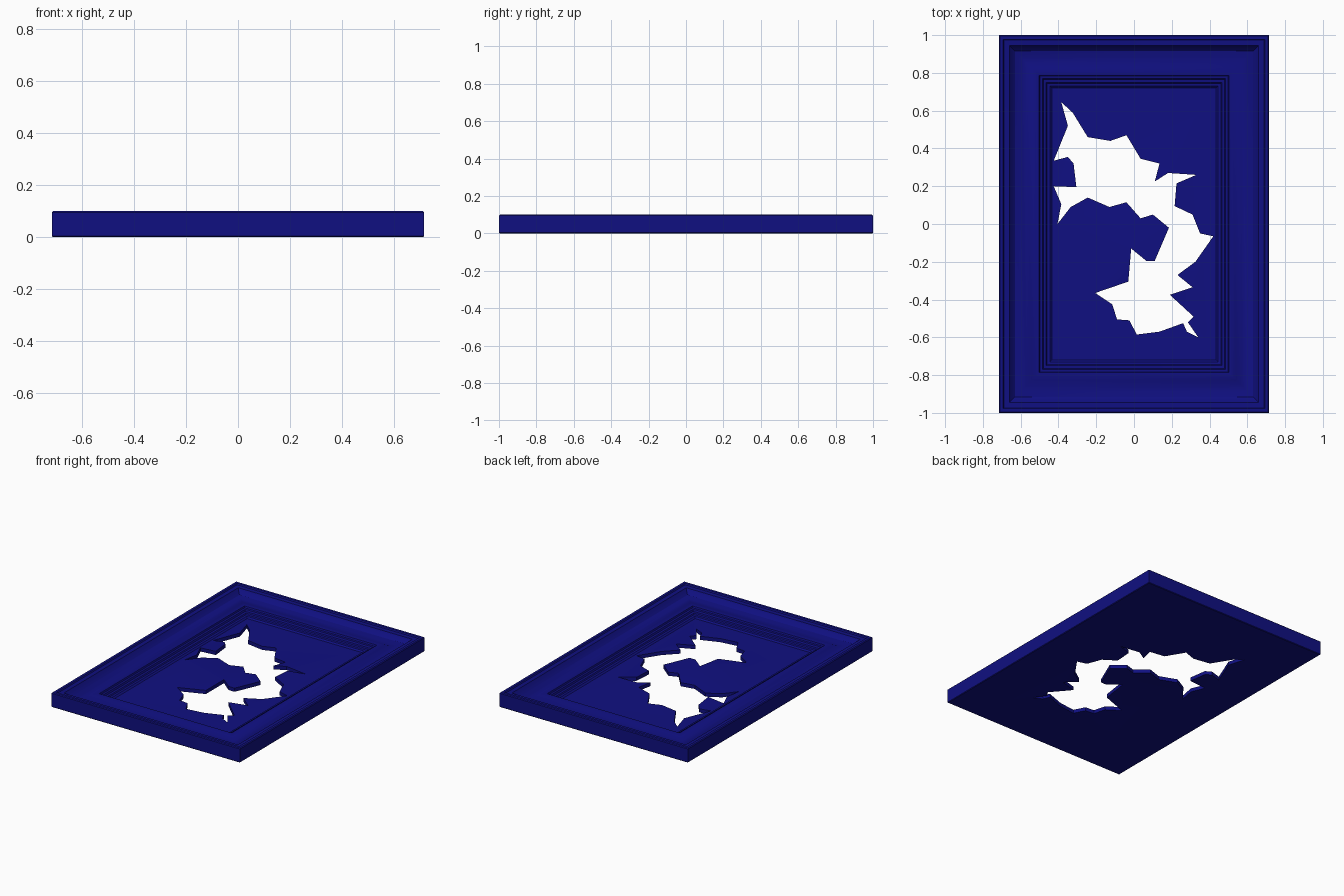
import bpy, bmesh, math

if "Cube" in bpy.data.objects:
    bpy.data.objects.remove(bpy.data.objects["Cube"])

HX, HY = 0.715, 1.0      # outer half sizes
INSET = 0.28             # frame width
TOP = 0.025              # thickness of the torn panel

mat = bpy.data.materials.new("navy")
mat.diffuse_color = (0.005, 0.005, 0.22, 1)
mat.use_nodes = True
mat.node_tree.nodes["Principled BSDF"].inputs["Base Color"].default_value = mat.diffuse_color


def finish(bm, name, angle):
    bmesh.ops.recalc_face_normals(bm, faces=bm.faces)
    me = bpy.data.meshes.new(name)
    bm.to_mesh(me)
    bm.free()
    ob = bpy.data.objects.new(name, me)
    bpy.context.collection.objects.link(ob)
    me.materials.append(mat)
    bpy.ops.object.select_all(action='DESELECT')
    ob.select_set(True)
    bpy.context.view_layer.objects.active = ob
    bpy.ops.object.shade_smooth_by_angle(angle=math.radians(angle))
    return ob


# Moulded frame: profile of (inset from outer edge, height) swept round a rectangle
profile = [(INSET, 0), (0.004, 0), (0, 0.004), (0, 0.095), (0.005, 0.1), (0.022, 0.1),
           (0.027, 0.092), (0.055, 0.09), (0.062, 0.08), (0.085, 0.06), (0.115, 0.052),
           (0.145, 0.055), (0.175, 0.066), (0.195, 0.071), (0.213, 0.068), (0.217, 0.058),
           (0.23, 0.056), (0.235, 0.045), (0.25, 0.043), (0.255, 0.036), (0.27, 0.034),
           (INSET, TOP)]
bm = bmesh.new()
rings = []
for d, z in profile:
    x, y = HX - d, HY - d
    rings.append([bm.verts.new(p) for p in ((-x, -y, z), (x, -y, z), (x, y, z), (-x, y, z))])
for a, b in zip(rings, rings[1:]):
    for i in range(4):
        j = (i + 1) % 4
        bm.faces.new((a[i], a[j], b[j], b[i]))
finish(bm, "frame", 25)

# Torn panel: outline of the ragged hole, clockwise from the top left tip
hole = [(-.385, .645), (-.325, .59), (-.245, .46), (-.125, .44), (-.04, .47), (.035, .345),
        (.135, .32), (.11, .225), (.18, .27), (.33, .26), (.225, .215), (.215, .095),
        (.31, .05), (.35, -.05), (.42, -.065), (.325, -.2), (.23, -.27), (.31, -.335),
        (.19, -.375), (.315, -.49), (.285, -.52), (.34, -.6), (.28, -.57), (.26, -.525),
        (.135, -.57), (.015, -.585), (-.025, -.51), (-.09, -.505), (-.115, -.425),
        (-.205, -.365), (-.03, -.305), (-.015, -.13), (.065, -.195), (.11, -.195),
        (.185, -.02), (.1, .05), (.035, .03), (-.04, .115), (-.13, .09), (-.245, .14),
        (-.335, .09), (-.405, 0), (-.385, .105), (-.425, .2), (-.305, .195), (-.32, .32),
        (-.35, .355), (-.425, .335), (-.35, .52)]

# Curled flaps: centre, radius, lift
flaps = [(.08, -.08, .3, .03), (-.08, -.2, .3, .012), (-.32, .25, .12, .02),
         (.13, .25, .12, .015), (.23, .15, .15, .02), (.22, -.33, .14, .02)]


def lift(x, y):
    return max(h * max(0, 1 - math.hypot(x - cx, y - cy) / r) for cx, cy, r, h in flaps)


bm = bmesh.new()
ix, iy = HX - INSET, HY - INSET
border = [(-ix, -iy), (ix, -iy), (ix, iy), (-ix, iy)]
edges = []
for loop in (border, hole):
    vs = [bm.verts.new((x, y, TOP)) for x, y in loop]
    edges += [bm.edges.new((vs[i - 1], vs[i])) for i in range(len(vs))]
bmesh.ops.triangle_fill(bm, edges=edges, use_beauty=True, normal=(0, 0, 1))
ext = bmesh.ops.extrude_face_region(bm, geom=bm.faces[:], use_keep_orig=True)
for v in ext["geom"]:
    if isinstance(v, bmesh.types.BMVert):
        v.co.z = 0


def on_border(v):
    return abs(abs(v.co.x) - ix) < 1e-5 or abs(abs(v.co.y) - iy) < 1e-5


# Drop the walls hidden against the frame, then curl the flaps
hidden = [f for f in bm.faces if abs(f.normal.z) < .5 and len(f.verts) == 4
          and all(on_border(v) for v in f.verts)]
bmesh.ops.delete(bm, geom=hidden, context='FACES')
for v in bm.verts:
    if not on_border(v):
        v.co.z += lift(v.co.x, v.co.y)
finish(bm, "torn_panel", 35)
